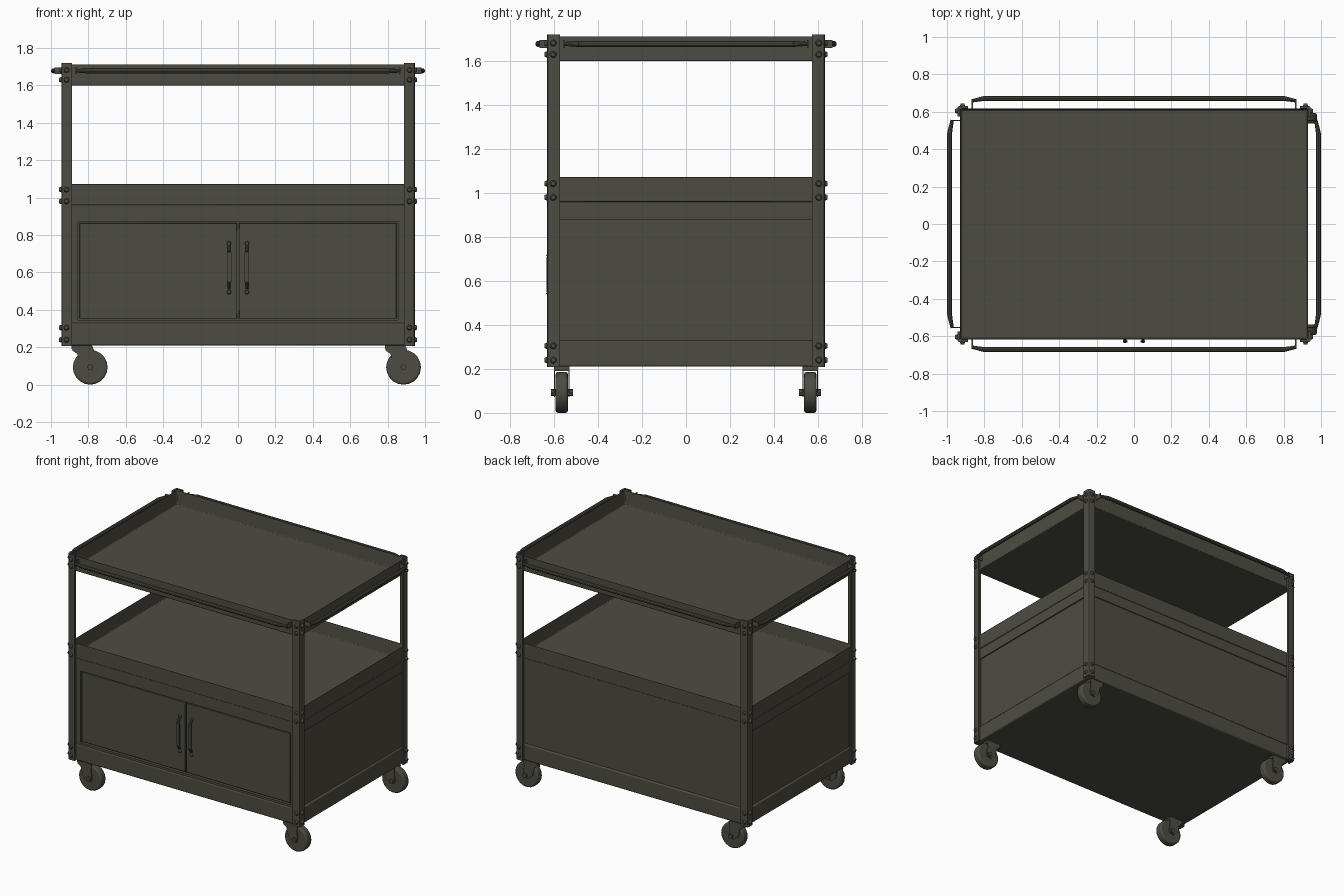
import bpy, bmesh, math
from mathutils import Vector, Matrix

if "Cube" in bpy.data.objects:
    bpy.data.objects.remove(bpy.data.objects["Cube"])

paint = bpy.data.materials.new("dark_olive_metal")
paint.use_nodes = True
paint.diffuse_color = (0.075, 0.073, 0.054, 1)
paint.node_tree.nodes["Principled BSDF"].inputs["Base Color"].default_value = paint.diffuse_color


def finish(name, bm, bevel=0.0, smooth=True, segments=2):
    bmesh.ops.recalc_face_normals(bm, faces=bm.faces)
    mesh = bpy.data.meshes.new(name)
    bm.to_mesh(mesh)
    bm.free()
    mesh.materials.append(paint)
    ob = bpy.data.objects.new(name, mesh)
    bpy.context.collection.objects.link(ob)
    if bevel:
        mod = ob.modifiers.new("Bevel", 'BEVEL')
        mod.width, mod.segments, mod.limit_method = bevel, segments, 'ANGLE'
    if smooth:
        bpy.ops.object.select_all(action='DESELECT')
        ob.select_set(True)
        bpy.context.view_layer.objects.active = ob
        bpy.ops.object.shade_smooth_by_angle(angle=math.radians(35))
    return ob


def add_box(bm, lo, hi):
    lo, hi = Vector(lo), Vector(hi)
    mat = Matrix.Translation((lo + hi) / 2) @ Matrix.Diagonal((hi - lo).to_4d())
    return bmesh.ops.create_cube(bm, size=1, matrix=mat)["verts"]


def add_rod(bm, a, b, r1, r2=None, sides=10):
    a, b = Vector(a), Vector(b)
    turn = (b - a).to_track_quat('Z', 'Y').to_matrix().to_4x4()
    bmesh.ops.create_cone(bm, cap_ends=True, segments=sides, radius1=r1,
                          radius2=r1 if r2 is None else r2, depth=(b - a).length,
                          matrix=Matrix.Translation((a + b) / 2) @ turn)


def box(name, lo, hi, bevel=0.0):
    bm = bmesh.new()
    add_box(bm, lo, hi)
    return finish(name, bm, bevel, bevel > 0)


# Open trays: a box whose top is inset and pushed down
def tray(name, z0, z1, floor):
    bm = bmesh.new()
    add_box(bm, (-0.93, -0.618, z0), (0.93, 0.618, z1))
    top = max(bm.faces, key=lambda f: f.calc_center_median().z)
    bmesh.ops.inset_region(bm, faces=[top], thickness=0.012)
    for v in top.verts:
        v.co.z = floor
    finish(name, bm, 0.005)


tray("top_tray", 1.60, 1.715, 1.61)
tray("middle_tray", 0.96, 1.075, 0.97)
box("bottom_tray", (-0.93, -0.618, 0.21), (0.93, 0.618, 0.33), 0.008)

# Cabinet body and the band under the middle tray
box("cabinet_body", (-0.915, -0.59, 0.32), (0.915, 0.605, 0.89))
box("cabinet_band", (-0.924, -0.612, 0.88), (0.924, 0.612, 0.962))

# Front frame around the door opening
bm = bmesh.new()
for s in (-1, 1):
    add_box(bm, (min(s * 0.855, s * 0.92), -0.612, 0.325), (max(s * 0.855, s * 0.92), -0.585, 0.885))
add_box(bm, (-0.855, -0.612, 0.325), (0.855, -0.585, 0.345))
add_box(bm, (-0.855, -0.612, 0.872), (0.855, -0.585, 0.885))
finish("door_frame", bm, smooth=False)

# Doors with pull handles
for side, s in (("right", -1), ("left", 1)):
    xs = sorted((s * 0.005, s * 0.847))
    box(side + "_door", (xs[0], -0.606, 0.353), (xs[1], -0.585, 0.864), 0.003)
    x = s * 0.048
    bm = bmesh.new()
    add_box(bm, (x - 0.012, -0.634, 0.55), (x + 0.012, -0.624, 0.71))
    for z, tip in ((0.55, 0.515), (0.71, 0.745)):
        add_rod(bm, (x, -0.629, z), (x, -0.608, tip), 0.009, sides=8)
    for z in (0.495, 0.755):
        add_rod(bm, (x, -0.60, z), (x, -0.618, z), 0.014, 0.009)
    finish(side + "_door_handle", bm)

# Corner posts: angle profile extruded upward, with bolts on both legs
for sx in (-1, 1):
    for sy in (-1, 1):
        label = ("front_" if sy < 0 else "back_") + ("left" if sx > 0 else "right")
        ox, oy, leg, t = 0.945, 0.632, 0.058, 0.014
        outline = [(ox - leg, oy), (ox - 0.014, oy), (ox - 0.004, oy - 0.004), (ox, oy - 0.014),
                   (ox, oy - leg), (ox - t, oy - leg), (ox - t, oy - t), (ox - leg, oy - t)]
        bm = bmesh.new()
        base = bm.faces.new([bm.verts.new((sx * x, sy * y, 0.208)) for x, y in outline])
        ext = bmesh.ops.extrude_face_region(bm, geom=[base])["geom"]
        bmesh.ops.translate(bm, vec=(0, 0, 1.512),
                            verts=[v for v in ext if isinstance(v, bmesh.types.BMVert)])
        finish(label + "_post", bm)

        bm = bmesh.new()
        for z in (0.24, 0.305, 0.98, 1.043, 1.63, 1.682):
            add_rod(bm, (sx * 0.917, sy * 0.628, z), (sx * 0.917, sy * 0.643, z), 0.017, 0.010)
            add_rod(bm, (sx * 0.941, sy * 0.604, z), (sx * 0.957, sy * 0.604, z), 0.017, 0.010)
        finish(label + "_bolts", bm)

# Push rails around the top tray: bar with tapered ends on thin brackets
def rail(name, half, wall, out, angle):
    bm = bmesh.new()
    z, mid = 1.678, out - 0.014
    add_rod(bm, (-half + 0.07, mid, z), (half - 0.07, mid, z), 0.014, sides=10)
    for s in (-1, 1):
        add_rod(bm, (s * (half - 0.07), mid, z), (s * half, mid - 0.014, z), 0.014, 0.009)
        xs = sorted((s * half, s * (half - 0.006)))
        add_box(bm, (xs[0], wall, z - 0.018), (xs[1], mid - 0.006, z + 0.018))
    bmesh.ops.rotate(bm, verts=bm.verts, matrix=Matrix.Rotation(angle, 3, 'Z'))
    finish(name, bm)


rail("back_rail", 0.868, 0.615, 0.686, 0)
rail("front_rail", 0.868, 0.615, 0.686, math.pi)
rail("right_rail", 0.556, 0.925, 1.0, math.pi / 2)
rail("left_rail", 0.556, 0.925, 1.0, -math.pi / 2)

# Casters: all swivelled the same way, wheel trailing toward +x
for x in (-0.79, 0.885):
    for y in (-0.565, 0.565):
        label = ("front_" if y < 0 else "back_") + ("left" if x > 0 else "right")
        bm = bmesh.new()
        add_rod(bm, (x, y - 0.028, 0.093), (x, y + 0.028, 0.093), 0.093, sides=20)
        finish(label + "_wheel", bm, 0.010)

        bm = bmesh.new()
        fork = [(-0.10, 0.208), (-0.095, 0.182), (-0.07, 0.165), (-0.055, 0.10), (-0.02, 0.072),
                (0.015, 0.075), (0.022, 0.10), (0.012, 0.16), (0.02, 0.185), (0.01, 0.208)]
        for s in (-1, 1):
            plate = bm.faces.new([bm.verts.new((x + px, y + s * 0.031, pz)) for px, pz in fork])
            ext = bmesh.ops.extrude_face_region(bm, geom=[plate])["geom"]
            bmesh.ops.translate(bm, vec=(0, s * 0.005, 0),
                                verts=[v for v in ext if isinstance(v, bmesh.types.BMVert)])
        add_box(bm, (x - 0.10, y - 0.036, 0.190), (x + 0.01, y + 0.036, 0.212))
        add_rod(bm, (x, y - 0.05, 0.093), (x, y + 0.05, 0.093), 0.016, sides=8)
        finish(label + "_caster_fork", bm, smooth=False)
